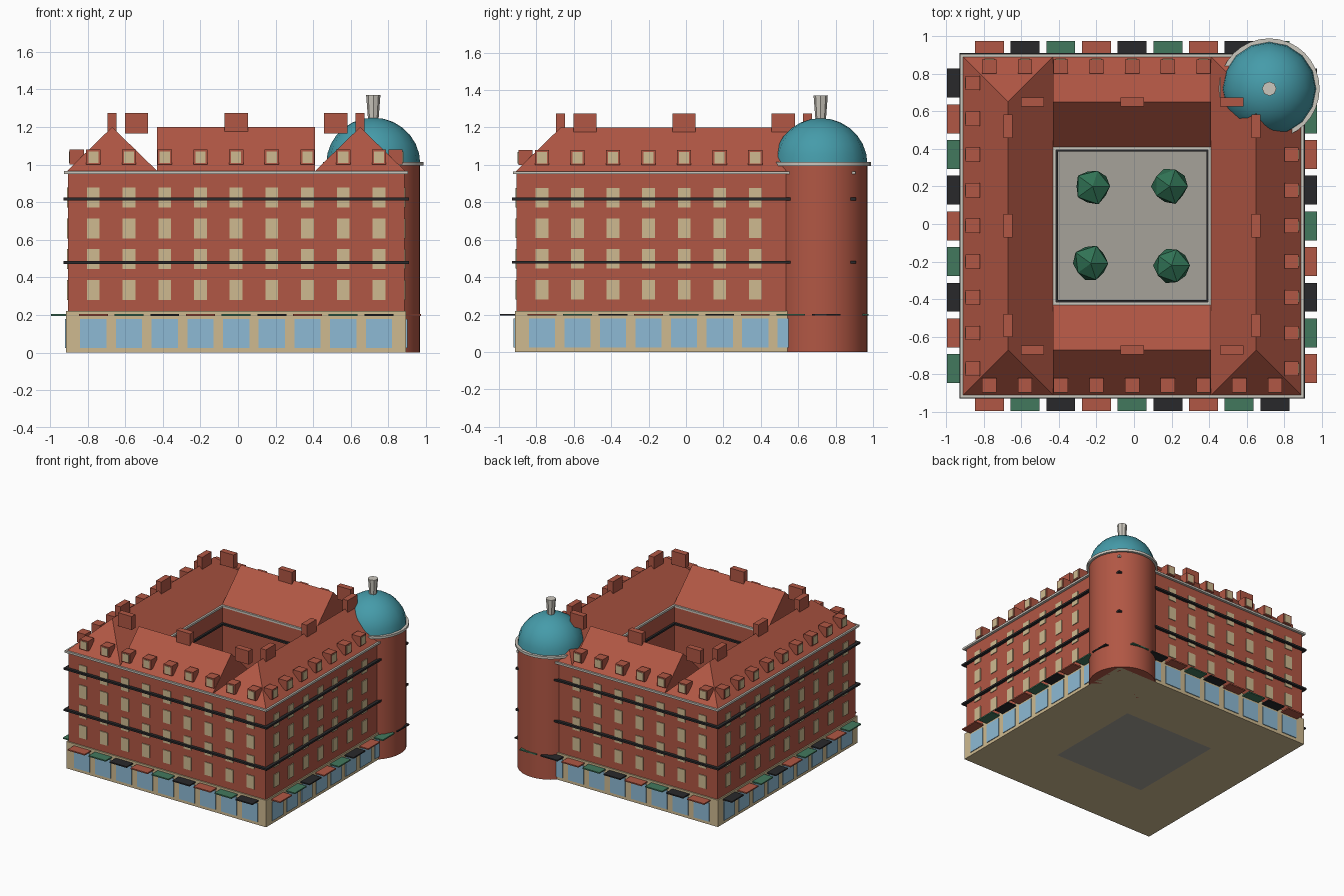
import bpy, bmesh, math, random
from mathutils import Matrix, Vector

if "Cube" in bpy.data.objects:
    bpy.data.objects.remove(bpy.data.objects["Cube"])

C = Vector((-0.01, -0.01, 0))          # centre of the square block
random.seed(4)


def mat(name, r, g, b):
    m = bpy.data.materials.new(name)
    m.diffuse_color = (r, g, b, 1)
    m.use_nodes = True
    m.node_tree.nodes["Principled BSDF"].inputs["Base Color"].default_value = m.diffuse_color
    return m


BRICK = mat("brick red", 0.44, 0.095, 0.058)
STONE = mat("tan stone", 0.62, 0.49, 0.28)
GLASS = mat("shop glass blue", 0.27, 0.49, 0.66)
BLACK = mat("black trim", 0.022, 0.022, 0.024)
GREEN = mat("awning green", 0.055, 0.19, 0.11)
LEAF = mat("leaf green", 0.03, 0.17, 0.09)
TEAL = mat("dome teal", 0.06, 0.33, 0.40)
PALE = mat("pale cornice", 0.60, 0.57, 0.51)
PAVE = mat("courtyard grey", 0.38, 0.36, 0.32)


def finish(name, bm, *mats):
    bmesh.ops.recalc_face_normals(bm, faces=bm.faces)
    me = bpy.data.meshes.new(name)
    bm.to_mesh(me)
    bm.free()
    for m in mats:
        me.materials.append(m)
    ob = bpy.data.objects.new(name, me)
    bpy.context.collection.objects.link(ob)
    return ob


def add_box(bm, mx, u, d, z, index=0):
    """Box from ranges u (along wall), d (out from centre), z, placed by mx."""
    v = [bm.verts.new(mx @ Vector((a, -b, c))) for a in u for b in d for c in z]
    for f in ((0, 1, 3, 2), (4, 6, 7, 5), (0, 4, 5, 1), (2, 3, 7, 6), (0, 2, 6, 4), (1, 5, 7, 3)):
        bm.faces.new([v[i] for i in f]).material_index = index


def ring(name, outer, inner, z0, z1, m):
    """Square ring around the courtyard."""
    bm = bmesh.new()
    loops = [[bm.verts.new(C + Vector((sx * r, sy * r, z)))
              for r, z in ((outer, z0), (outer, z1), (inner, z1), (inner, z0))]
             for sx, sy in ((-1, -1), (1, -1), (1, 1), (-1, 1))]
    for k in range(4):
        a, b = loops[k], loops[(k + 1) % 4]
        for j in range(4):
            n = (j + 1) % 4
            bm.faces.new((a[j], b[j], b[n], a[n]))
    return finish(name, bm, m)


def side(k):
    return Matrix.Translation(C) @ Matrix.Rotation(k * math.pi / 2, 4, 'Z')


# Walls, bands and cornice
ring("ground_floor", 0.905, 0.41, 0, 0.22, STONE)
ring("upper_walls", 0.895, 0.412, 0.22, 0.95, BRICK)
ring("lower_band", 0.92, 0.395, 0.472, 0.487, BLACK)
ring("upper_band", 0.92, 0.395, 0.81, 0.825, BLACK)
ring("cornice", 0.915, 0.405, 0.95, 0.966, PALE)


# Roofs: side wings are hipped, front and back wings run between them
def roof(name, k, length, hip):
    bm = bmesh.new()
    mx = side(k)
    P = lambda u, d, z: bm.verts.new(mx @ Vector((u, -d, z)))
    z0, z1 = 0.966, 1.2
    a, b, c, d = P(-length, 0.90, z0), P(length, 0.90, z0), P(length, 0.42, z0), P(-length, 0.42, z0)
    e, f = P(hip - length, 0.66, z1), P(length - hip, 0.66, z1)
    for face in ((a, b, f, e), (c, d, e, f), (b, c, f), (d, a, e), (a, d, c, b)):
        bm.faces.new(face)
    finish(name, bm, BRICK)


for k, name in enumerate(("front", "right", "back", "left")):
    roof(name + "_roof", k, 0.90 if k % 2 else 0.42, 0.24 if k % 2 else 0)

# Repeating facade parts on the four sides
windows, shops, awnings, dormers, chimneys = (bmesh.new() for _ in range(5))
patterns = ("RGB", "RGB", "GBR", "BRG")
for k in range(4):
    mx = side(k)
    for i in range(9):
        u = -0.76 + 0.19 * i
        add_box(shops, mx, (u - 0.07, u + 0.07), (0.902, 0.911), (0.025, 0.178))
        add_box(awnings, mx, (u - 0.077, u + 0.077), (0.90, 0.985), (0.194, 0.204),
                "RGB".index(patterns[k][i % 3]))
        if (k == 1 and i > 6) or (k == 2 and i < 2):
            continue                     # hidden by the corner tower
        for z in (0.28, 0.445, 0.608, 0.772):
            add_box(windows, mx, (u - 0.034, u + 0.034), (0.893, 0.901), (z, z + 0.105))
        add_box(dormers, mx, (u - 0.038, u + 0.038), (0.81, 0.886), (1.0, 1.08))
        add_box(dormers, mx, (u - 0.027, u + 0.027), (0.884, 0.89), (1.008, 1.07), 1)
    for u in (-0.53, 0, 0.53):
        add_box(chimneys, mx, (u - 0.062, u + 0.062), (0.636, 0.684), (1.165, 1.275))
finish("upper_windows", windows, STONE)
finish("shop_windows", shops, GLASS)
finish("awnings", awnings, BRICK, GREEN, BLACK)
finish("dormers", dormers, BRICK, STONE)
finish("chimneys", chimneys, BRICK)

# Courtyard floor and shrubs
bm = bmesh.new()
add_box(bm, side(0), (-0.41, 0.41), (-0.41, 0.41), (0, 0.02))
finish("courtyard_floor", bm, PAVE)
for n, (x, y) in enumerate(((-0.22, 0.2), (0.19, 0.2), (-0.23, -0.21), (0.2, -0.22))):
    bm = bmesh.new()
    bmesh.ops.create_icosphere(bm, subdivisions=1, radius=0.105)
    for v in bm.verts:
        v.co = v.co * random.uniform(0.88, 1.08) + Vector((x, y, 0.12))
    finish("tree_%d" % (n + 1), bm, LEAF)


# Corner tower with cornice, dome and finial, as one turned profile each
def turned(name, profile, m, segments=32):
    bm = bmesh.new()
    vs = [bm.verts.new((0.72 + r, 0.72, z)) for r, z in profile]
    es = [bm.edges.new(p) for p in zip(vs, vs[1:])]
    bmesh.ops.spin(bm, geom=vs + es, cent=(0.72, 0.72, 0), axis=(0, 0, 1),
                   angle=2 * math.pi, steps=segments, use_duplicate=False)
    bmesh.ops.remove_doubles(bm, verts=bm.verts, dist=0.0001)
    ob = finish(name, bm, m)
    bpy.context.view_layer.objects.active = ob
    ob.select_set(True)
    bpy.ops.object.shade_smooth_by_angle(angle=math.radians(35))
    ob.select_set(False)


turned("tower", [(0, 0), (0.25, 0), (0.25, 1.0), (0, 1.0)], BRICK)
turned("tower_cornice", [(0, 0.995), (0.268, 0.995), (0.268, 1.015), (0, 1.015)], PALE)
arc = [(0.25 * math.cos(math.pi * t / 14), 1.005 + 0.245 * math.sin(math.pi * t / 14)) for t in range(7)]
turned("dome", [(0, 1.005)] + arc + [(0, 1.25)], TEAL, 16)
turned("finial", [(0, 1.24), (0.028, 1.24), (0.038, 1.37), (0, 1.37)], PALE, 8)
